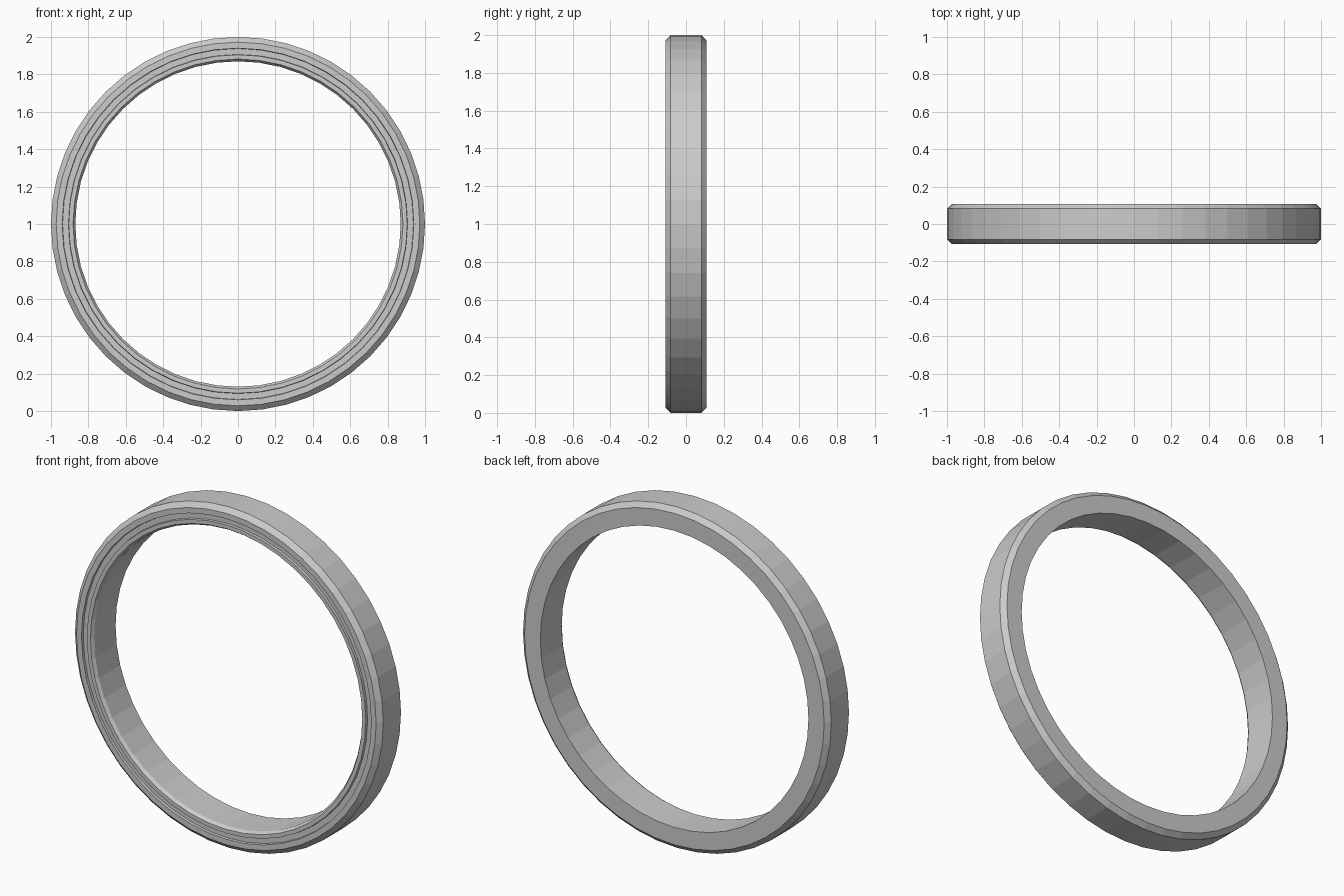
import bpy, bmesh, math

if "Cube" in bpy.data.objects:
    bpy.data.objects.remove(bpy.data.objects["Cube"])

SEGMENTS = 48

# Closed cross-section (radius, y): chamfered band with a shallow groove in the front face
profile = [
    (0.87, 0.108), (0.972, 0.108), (1.0, 0.082),       # back face and rear chamfer
    (1.0, -0.082), (0.972, -0.108),                    # outer wall and front chamfer
    (0.94, -0.108), (0.938, -0.094),                   # groove outer wall
    (0.907, -0.094), (0.905, -0.108),                  # groove inner wall
    (0.882, -0.108), (0.87, -0.09),                    # inner lip chamfer
]

# Spin the section around the y axis
bm = bmesh.new()
rings = []
for i in range(SEGMENTS):
    a = 2 * math.pi * i / SEGMENTS
    rings.append([bm.verts.new((r * math.cos(a), y, 1 + r * math.sin(a))) for r, y in profile])
n = len(profile)
for i in range(SEGMENTS):
    p, q = rings[i], rings[(i + 1) % SEGMENTS]
    for j in range(n):
        k = (j + 1) % n
        bm.faces.new((p[j], p[k], q[k], q[j]))
bmesh.ops.recalc_face_normals(bm, faces=bm.faces)

mesh = bpy.data.meshes.new("ring_band")
bm.to_mesh(mesh)
bm.free()
ring = bpy.data.objects.new("ring_band", mesh)
bpy.context.collection.objects.link(ring)
